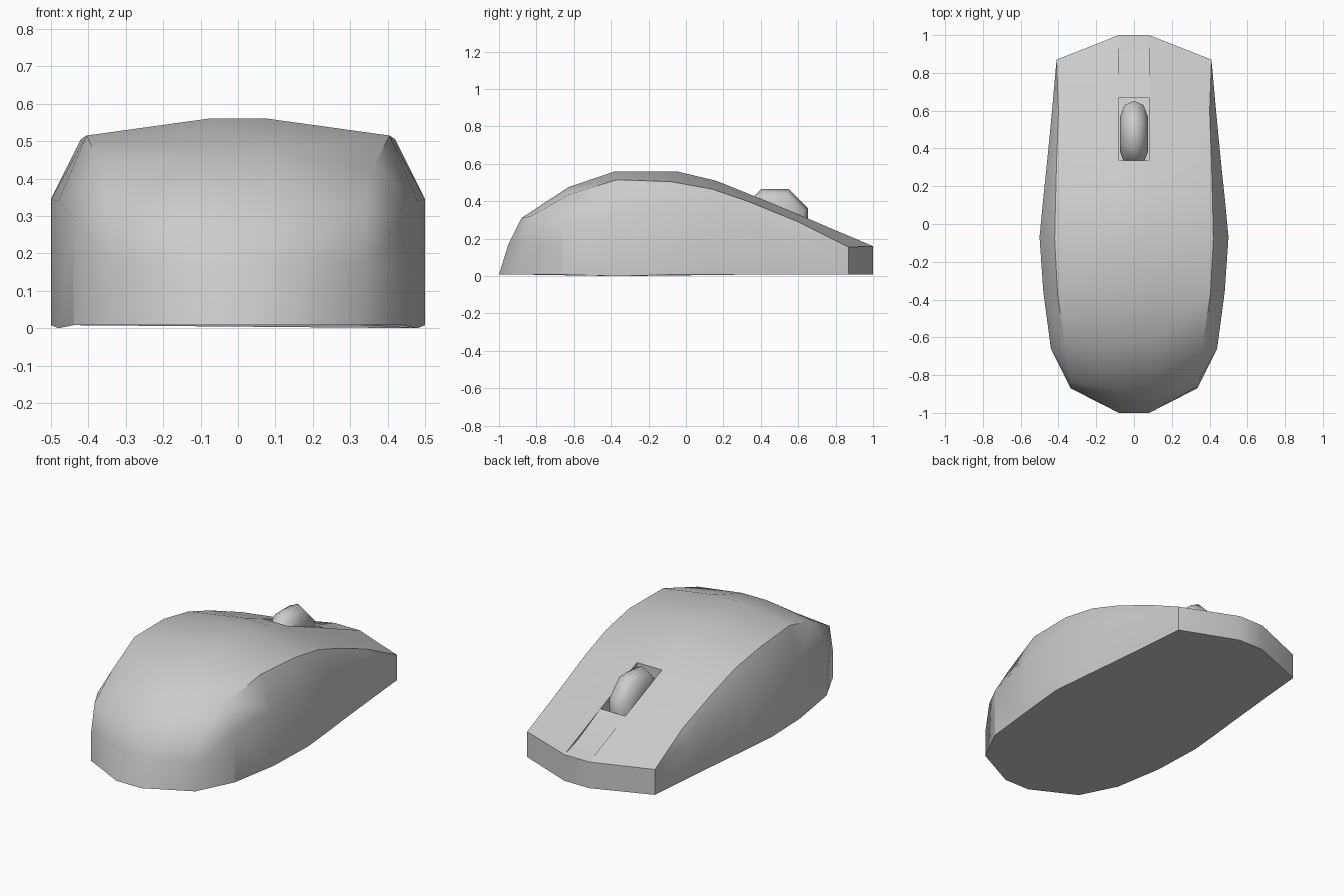
import bpy, bmesh, math
from mathutils import Vector

if "Cube" in bpy.data.objects:
    bpy.data.objects.remove(bpy.data.objects["Cube"])

def finish(name, bm, angle):
    bmesh.ops.remove_doubles(bm, verts=bm.verts, dist=0.0005)
    bmesh.ops.recalc_face_normals(bm, faces=bm.faces)
    me = bpy.data.meshes.new(name)
    bm.to_mesh(me)
    bm.free()
    ob = bpy.data.objects.new(name, me)
    bpy.context.collection.objects.link(ob)
    bpy.ops.object.select_all(action='DESELECT')
    ob.select_set(True)
    bpy.context.view_layer.objects.active = ob
    bpy.ops.object.shade_smooth_by_angle(angle=math.radians(angle))
    return ob

# Body rails, tail to nose: centre strip edge, shoulder and side wall top
STRIP = 0.08
centre = [(-1, .008), (-.95, .17), (-.88, .31), (-.63, .475), (-.38, .56),
          (-.05, .56), (.16, .51), (.335, .44), (.67, .30), (1, .16)]
shoulder = [(.335, -.87, .008), (.34, -.86, .17), (.34, -.83, .32), (.365, -.63, .435),
            (.405, -.37, .515), (.42, -.08, .505), (.415, .14, .465), (.41, .33, .40),
            (.40, .6, .29), (.41, .87, .155)]
side = [(.44, -.66, .008), (.44, -.66, .15), (.44, -.66, .29), (.44, -.66, .29),
        (.48, -.36, .34), (.5, -.07, .345), (.48, .14, .33), (.46, .33, .29),
        (.434, .6, .22), (.41, .87, .155)]
C = [(STRIP, y, z) for y, z in centre]
N = len(C)
SLOT = 7        # row where the wheel slot starts
DEPTH = 0.13

def base(p):
    return (p[0], p[1], 0.0 if abs(p[1] + .36) < .01 else .008)

bm = bmesh.new()

def face(pts, sign=1):
    clean = []
    for p in pts:
        v = Vector((p[0] * sign, p[1], p[2]))
        if all((v - q).length > 0.0005 for q in clean):
            clean.append(v)
    if len(clean) > 2:
        bm.faces.new([bm.verts.new(v) for v in clean])

def flip(p):
    return (-p[0], p[1], p[2])

def down(p):
    return (p[0], p[1], p[2] - DEPTH)

groove = (STRIP, .88, .197)    # slightly sunk point of the nose strip

# Both flanks
for s in (1, -1):
    for i in range(N - 1):
        face([C[i], C[i + 1], shoulder[i + 1], shoulder[i]], s)
        face([shoulder[i], shoulder[i + 1], side[i + 1], side[i]], s)
        if i >= 3:
            face([side[i], side[i + 1], base(side[i + 1]), base(side[i])], s)
    face([C[-1], shoulder[-1], base(shoulder[-1]), base(C[-1])], s)
    face([C[SLOT], C[SLOT + 1], down(C[SLOT + 1]), down(C[SLOT])], s)
    face([C[-2], groove, C[-1]], s)

# Centre strip with wheel slot and nose
def across(a, b):
    face([a, b, flip(b), flip(a)])

for i in range(N - 2):
    if i != SLOT:
        across(C[i], C[i + 1])
for i in (SLOT, SLOT + 1):
    across(C[i], down(C[i]))
across(down(C[SLOT]), down(C[SLOT + 1]))
across(C[-2], groove)
across(groove, C[-1])
across(C[-1], base(C[-1]))

# Underside
ring = [C[0], shoulder[0]] + [base(p) for p in side[3:]] + [base(C[-1])]
face(ring + [flip(p) for p in reversed(ring)])
finish("mouse_body", bm, 50)

# Scroll wheel: rounded tyre profile turned around the x axis in eight steps
bm = bmesh.new()
profile = [(-.074, .0), (-.074, .10), (-.05, .168), (0, .192), (.05, .168), (.074, .10), (.074, .0)]
vs = [bm.verts.new((x, r * math.cos(math.pi / 8), r * math.sin(math.pi / 8))) for x, r in profile]
es = [bm.edges.new(pair) for pair in zip(vs, vs[1:])]
bmesh.ops.spin(bm, geom=vs + es, cent=(0, 0, 0), axis=(1, 0, 0),
               angle=math.tau, steps=8, use_duplicate=False)
bmesh.ops.translate(bm, verts=bm.verts, vec=(0, .475, .288))
# Trim the part hidden in the body
bmesh.ops.bisect_plane(bm, geom=bm.verts[:] + bm.edges[:] + bm.faces[:], clear_outer=True,
                       plane_co=(0, .5, .25), plane_no=(0, -.39, -.92))
finish("scroll_wheel", bm, 60)
